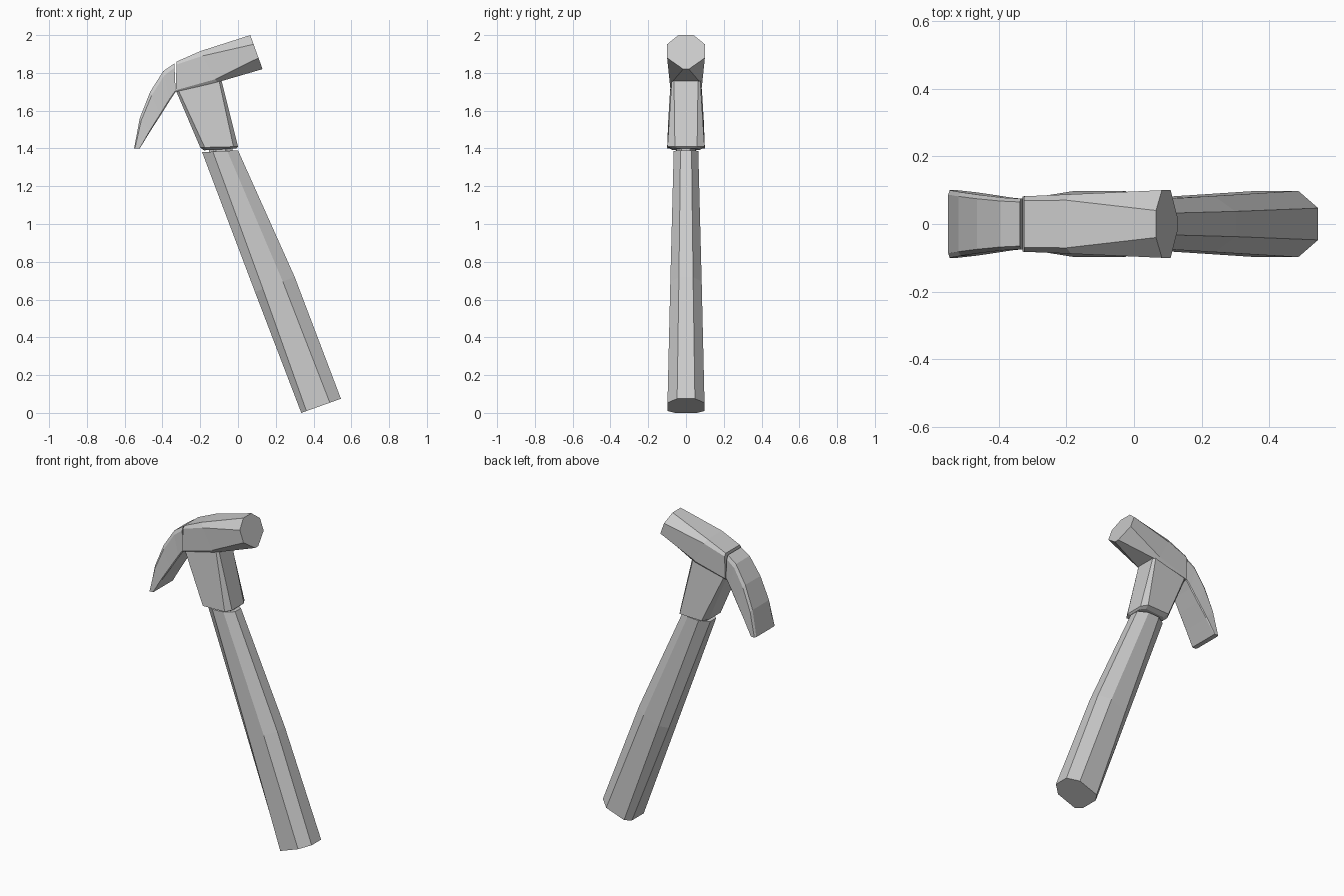
import bpy
import bmesh
from mathutils import Vector

cube = bpy.data.objects.get("Cube")
if cube:
    bpy.data.objects.remove(cube, do_unlink=True)

# One plain grey for the whole tool
grey = bpy.data.materials.new("plain_grey")
grey.use_nodes = True
colour = (0.6, 0.6, 0.6, 1)
grey.diffuse_color = colour
grey.node_tree.nodes["Principled BSDF"].inputs["Base Color"].default_value = colour


def section(a, b, half_width, a_cut, b_cut):
    """Chamfered cross-section spanning a to b in the xz plane.
    Each cut is (length along the span, remaining share of the width)."""
    a, b = Vector((a[0], 0, a[1])), Vector((b[0], 0, b[1]))
    side = [(0, a_cut[1]), (a_cut[0], 1), (1 - b_cut[0], 1), (1, b_cut[1])]
    outline = side + [(u, -v) for u, v in reversed(side)]
    return [a.lerp(b, u) + Vector((0, v * half_width, 0)) for u, v in outline]


def loft(name, sections):
    """Join consecutive cross-sections into a closed, flat-shaded solid."""
    bm = bmesh.new()
    rings = [[bm.verts.new(p) for p in section(*s)] for s in sections]
    for low, high in zip(rings, rings[1:]):
        for i in range(len(low)):
            j = (i + 1) % len(low)
            bm.faces.new((low[i], low[j], high[j], high[i]))
    bm.faces.new(rings[0])
    bm.faces.new(rings[-1])
    bmesh.ops.recalc_face_normals(bm, faces=bm.faces)
    mesh = bpy.data.meshes.new(name)
    bm.to_mesh(mesh)
    bm.free()
    mesh.materials.append(grey)
    obj = bpy.data.objects.new(name, mesh)
    bpy.context.collection.objects.link(obj)
    return obj


# Grip, widening towards the butt
round_cut = (0.3, 0.45)
loft("handle", [
    ((-0.19, 1.38), (0, 1.39), 0.065, round_cut, round_cut),
    ((0.09, 0.64), (0.3, 0.72), 0.083, (0.2, 0.5), round_cut),
    ((0.335, 0), (0.545, 0.075), 0.098, (0.13, 0.6), (0.28, 0.48)),
])

# Short tang that bridges the seam between grip and neck
loft("tang", [
    ((-0.16, 1.44), (-0.03, 1.44), 0.05, round_cut, round_cut),
    ((-0.15, 1.36), (-0.03, 1.36), 0.05, round_cut, round_cut),
])

# Neck, tapering from the head down to the grip
neck_cut = (0.12, 0.6)
loft("neck", [
    ((-0.33, 1.71), (-0.09, 1.77), 0.075, (0.05, 0.85), (0.05, 0.85)),
    ((-0.2, 1.405), (0, 1.41), 0.098, neck_cut, neck_cut),
    ((-0.18, 1.39), (-0.01, 1.4), 0.07, neck_cut, neck_cut),
])

# Striking head, from the claw seam to the face
loft("head", [
    ((-0.325, 1.86), (-0.33, 1.7), 0.082, (0.1, 0.85), (0.05, 0.95)),
    ((-0.2, 1.915), (-0.11, 1.75), 0.088, (0.15, 0.8), (0.1, 0.85)),
    ((0.065, 2), (0.13, 1.82), 0.1, (0.27, 0.4), (0.33, 0.15)),
])

# Curved claw, flaring sideways towards its tip
claw_cut = (0.15, 0.87)
inner_cut = (0.05, 0.95)
loft("claw", [
    ((-0.337, 1.85), (-0.33, 1.7), 0.075, claw_cut, inner_cut),
    ((-0.395, 1.81), (-0.36, 1.655), 0.078, claw_cut, inner_cut),
    ((-0.465, 1.7), (-0.41, 1.575), 0.086, claw_cut, inner_cut),
    ((-0.52, 1.56), (-0.465, 1.49), 0.094, claw_cut, inner_cut),
    ((-0.55, 1.4), (-0.52, 1.4), 0.1, claw_cut, inner_cut),
])
